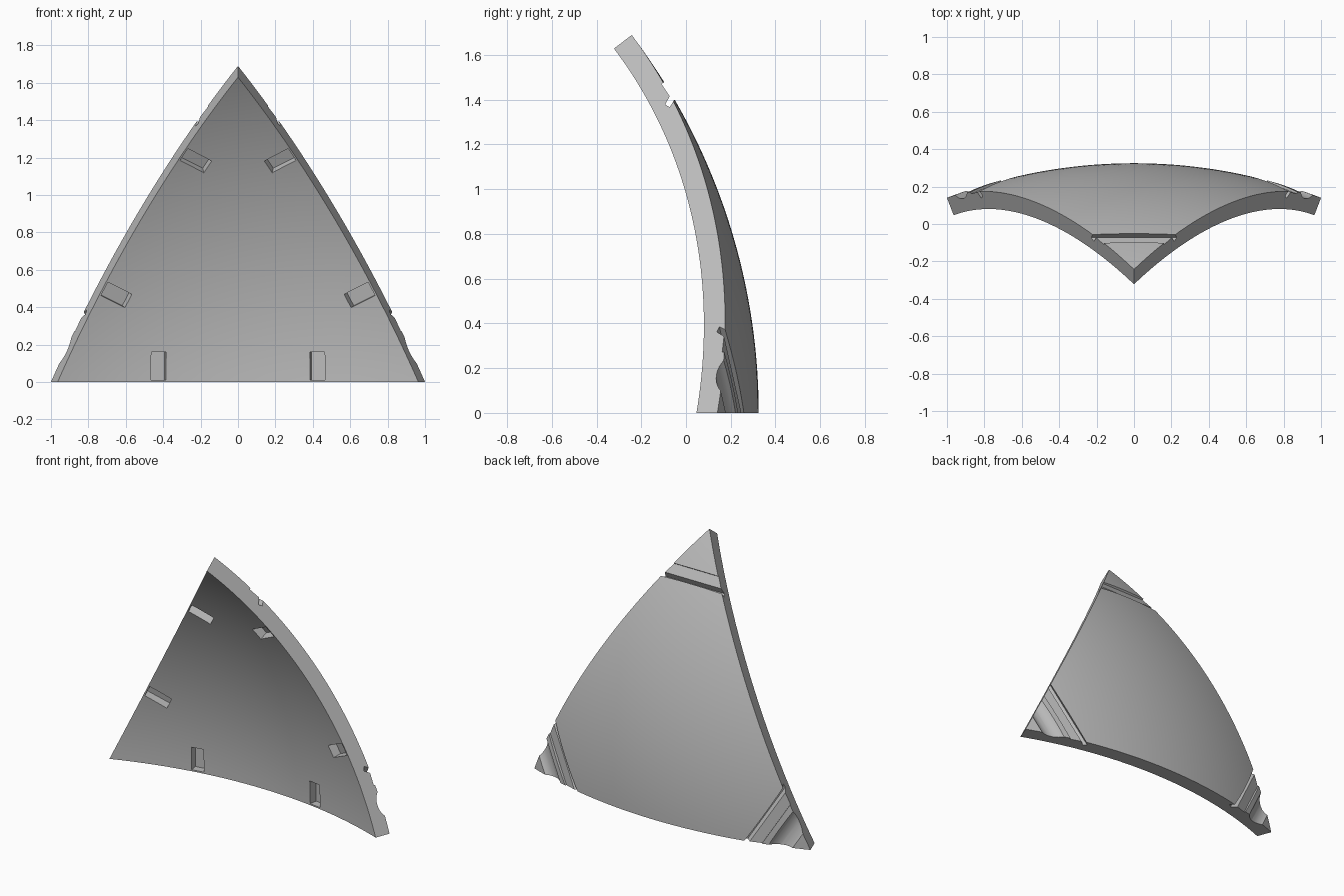
import bpy, bmesh, math
from mathutils import Vector, Matrix

if "Cube" in bpy.data.objects:
    bpy.data.objects.remove(bpy.data.objects["Cube"])

R, THICK, N = 2.798, 0.10, 40          # outer radius, shell thickness, subdivisions
C = Vector((0, 0.325 - R, 0))          # sphere centre
h = math.asin(1 / R)                   # half the edge angle
t = math.acos(math.cos(2 * h) / math.cos(h))
RIGHT = Vector((math.sin(h), math.cos(h), 0))
LEFT = Vector((-math.sin(h), math.cos(h), 0))
TOP = Vector((0, math.cos(t), math.sin(t)))
AXIS = (RIGHT + LEFT + TOP).normalized()

grey = bpy.data.materials.new("light grey")
grey.diffuse_color = (0.5, 0.5, 0.5, 1)
grey.use_nodes = True
grey.node_tree.nodes["Principled BSDF"].inputs["Base Color"].default_value = grey.diffuse_color


def make_object(name, bm):
    bmesh.ops.recalc_face_normals(bm, faces=bm.faces)
    mesh = bpy.data.meshes.new(name)
    bm.to_mesh(mesh)
    bm.free()
    mesh.materials.append(grey)
    obj = bpy.data.objects.new(name, mesh)
    bpy.context.collection.objects.link(obj)
    return obj


def prism(bm, profile, origin, u, v, w, half):
    """Extrude a profile in the (u, v) plane to +-half along w."""
    a, b = [[bm.verts.new(origin + u * p + v * q + w * s) for p, q in profile]
            for s in (-half, half)]
    bm.faces.new(a)
    bm.faces.new(b[::-1])
    k = len(a)
    for i in range(k):
        bm.faces.new((a[i], b[i], b[(i + 1) % k], a[(i + 1) % k]))


# Spherical triangle shell with radial side walls
bm = bmesh.new()
grids = []
for r in (R, R - THICK):
    g = {}
    for i in range(N + 1):
        for j in range(N + 1 - i):
            d = (LEFT * (N - i - j) + RIGHT * i + TOP * j).normalized()
            g[i, j] = bm.verts.new(C + d * r)
    for i in range(N):
        for j in range(N - i):
            bm.faces.new((g[i, j], g[i + 1, j], g[i, j + 1]))
            if i + j < N - 1:
                bm.faces.new((g[i + 1, j], g[i + 1, j + 1], g[i, j + 1]))
    grids.append(g)
rim = ([(i, 0) for i in range(N)] + [(N - i, i) for i in range(N)]
       + [(0, N - i) for i in range(N)])
for k, a in enumerate(rim):
    b = rim[(k + 1) % len(rim)]
    bm.faces.new((grids[0][a], grids[0][b], grids[1][b], grids[1][a]))
shell = make_object("curved_panel", bm)

# Corner cutters: stepped slot on every corner, round channel on the lower two
bm = bmesh.new()
slot = [(.255, .05), (.255, -.026), (.32, -.030), (.338, -.068),
        (.36, -.060), (.345, -.022), (.345, .05)]
channel = [(.16 + .085 * math.cos(a), .05 + .085 * math.sin(a))
           for a in (2 * math.pi * k / 32 for k in range(32))]
for n in (LEFT, RIGHT, TOP):
    m = (AXIS - n * AXIS.dot(n)).normalized()
    s = n.cross(m)
    prism(bm, slot, C + n * R, m, n, s, 0.5)
    if n is not TOP:
        prism(bm, channel, C + n * R, m, n, s, 0.4)

# Inner pockets: a mirrored pair along each of the three edges
up = Vector((0, 0, 1))
pocket = [(-.04, .01), (.04, .01), (.04, .16), (-.04, .16)]
for k in range(3):
    rot = Matrix.Rotation(k * 2 * math.pi / 3, 3, AXIS)
    for side in (-1, 1):
        a = side * math.asin(.425 / (R - THICK))
        d = Vector((math.sin(a), math.cos(a), 0))
        e = Vector((math.cos(a), -math.sin(a), 0))
        prism(bm, pocket, C + rot @ (d * (R - THICK)),
              rot @ e, rot @ up, rot @ d, 0.05)
cutter = make_object("cutters", bm)
cutter.hide_render = True

# Cut, bake and smooth the panel
mod = shell.modifiers.new("cut", 'BOOLEAN')
mod.operation, mod.solver, mod.object = 'DIFFERENCE', 'EXACT', cutter
bpy.context.view_layer.objects.active = shell
shell.select_set(True)
bpy.ops.object.modifier_apply(modifier="cut")
bpy.data.objects.remove(cutter)
bpy.ops.object.shade_smooth_by_angle(angle=math.radians(20))
